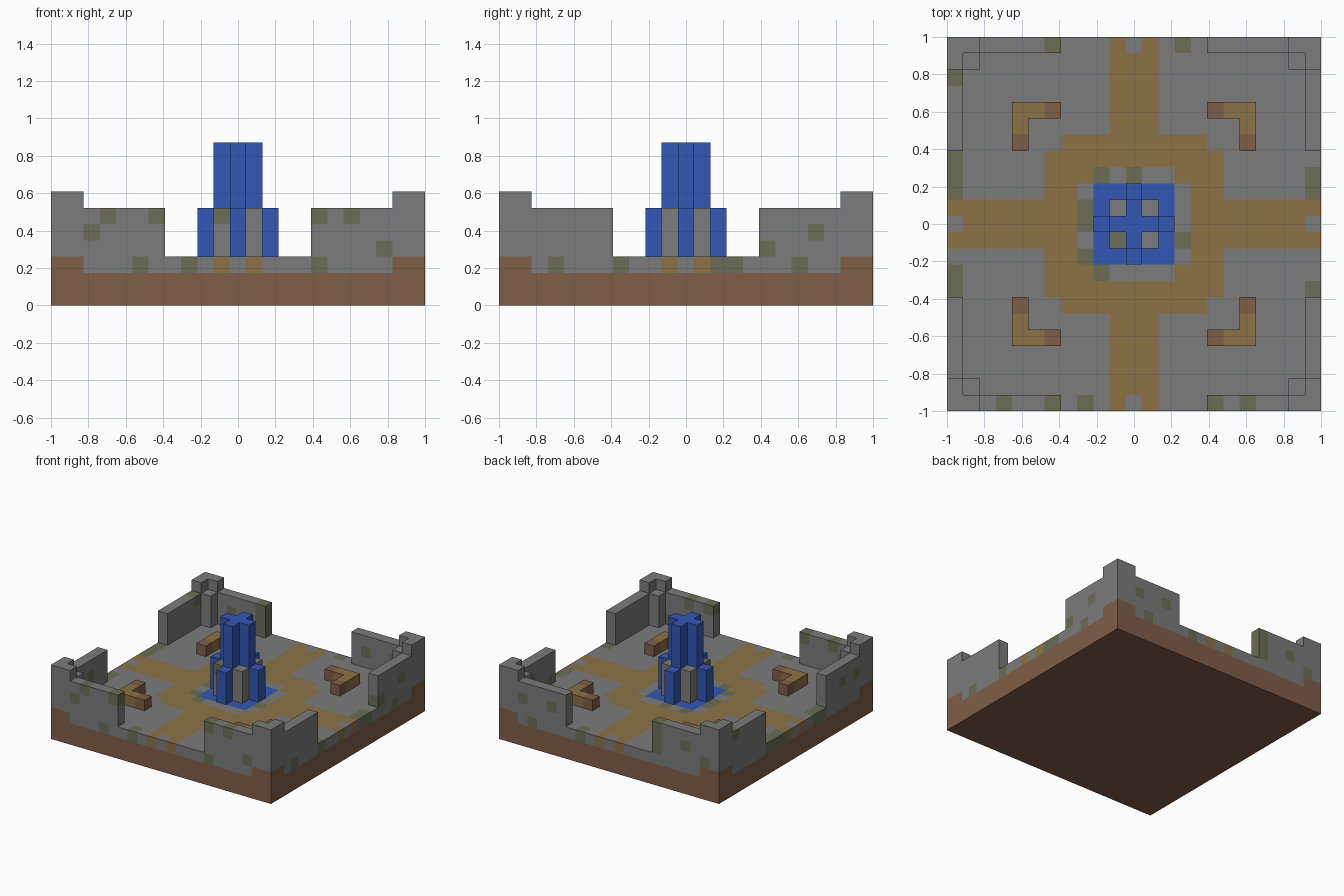
import bpy
import bmesh
from mathutils import Vector

cube = bpy.data.objects.get("Cube")
if cube:
    bpy.data.objects.remove(cube, do_unlink=True)

COUNT = 23                 # blocks along each side
HALF = COUNT // 2
UNIT = 2 / COUNT
SPAN = range(-HALF, HALF + 1)


def make_material(name, colour):
    material = bpy.data.materials.new(name)
    material.use_nodes = True
    material.diffuse_color = (*colour, 1)
    shader = material.node_tree.nodes["Principled BSDF"]
    shader.inputs["Base Color"].default_value = (*colour, 1)
    shader.inputs["Roughness"].default_value = 0.9
    return material


PALETTE = {
    "stone grey": (0.2, 0.2, 0.2),
    "moss green": (0.145, 0.155, 0.093),
    "sandy path": (0.26, 0.168, 0.06),
    "earth brown": (0.215, 0.112, 0.065),
    "crystal blue": (0.034, 0.095, 0.47),
}
STONE, MOSS, SAND, EARTH, BLUE = range(len(PALETTE))
MATERIALS = [make_material(name, colour) for name, colour in PALETTE.items()]

# Moss blocks: (position along the side, layer) for each outer edge
FRONT_MOSS = [(-9, 4), (-8, 5), (-5, 5), (-6, 2), (-3, 2), (5, 2), (5, 5), (7, 5), (9, 3)]
BACK_MOSS = [(-10, 3), (-8, 4), (-5, 3), (-5, 4), (-5, 5), (3, 2), (6, 4), (8, 2), (9, 4)]
RIGHT_MOSS = [(-8, 2), (-4, 2), (2, 2), (3, 2), (5, 3), (7, 2), (8, 4)]
LEFT_MOSS = [(-9, 4), (-7, 4), (-4, 2), (-3, 2), (2, 2), (3, 2), (4, 2), (9, 5)]
mossy = {(a, -HALF, k) for a, k in FRONT_MOSS} | {(a, HALF, k) for a, k in BACK_MOSS}
mossy |= {(HALF, a, k) for a, k in RIGHT_MOSS} | {(-HALF, a, k) for a, k in LEFT_MOSS}
# Moss around the tower and on one of its stone posts
mossy |= {(i, j, 2) for i, j in
          [(-2, 3), (0, 3), (-3, 1), (-3, 0), (-3, -2), (-2, -3), (3, -1)]}
mossy.add((-1, -1, 5))


def ground_colour(i, j, k):
    """Earth below, then paving with a cross path, round plaza and blue pool."""
    near, far = sorted((abs(i), abs(j)))
    if k < 2 or near >= HALF - 1:
        return EARTH if k < 2 or far == HALF else STONE
    if far <= 2:
        return BLUE
    if far == 3 and near <= 2:
        return STONE
    if far <= 5 and near < 5:
        return SAND
    if near <= 1 and not (far == HALF and near == 0):
        return SAND
    return STONE


parts = {"ground": {}, "corner_walls": {}, "tower": {}, "stone_posts": {}, "benches": {}}

# Ground slab
for i in SPAN:
    for j in SPAN:
        for k in range(3):
            parts["ground"][i, j, k] = ground_colour(i, j, k)

# Corner walls, with raised corners and an inner buttress
for i in SPAN:
    for j in SPAN:
        near, far = sorted((abs(i), abs(j)))
        buttress = near == far == HALF - 1
        if (far == HALF and near >= 5) or buttress:
            raised = far == HALF and near >= HALF - 1
            for k in range(3, 7 if raised else 6):
                parts["corner_walls"][i, j, k] = STONE

# Tower: tall plus shape, low arms, stone posts between them
for i in range(-2, 3):
    for j in range(-2, 3):
        reach = abs(i) + abs(j)
        if reach <= 1:
            column, top, colour = "tower", 10, BLUE
        elif i * j == 0:
            column, top, colour = "tower", 6, BLUE
        elif reach == 2:
            column, top, colour = "stone_posts", 6, STONE
        else:
            continue
        for k in range(3, top):
            parts[column][i, j, k] = colour

# Four L-shaped benches with brown ends
for sx in (-1, 1):
    for sy in (-1, 1):
        for a in (5, 6, 7):
            colour = EARTH if a == 5 else SAND
            parts["benches"][sx * a, sy * 7, 3] = colour
            parts["benches"][sx * 7, sy * a, 3] = colour

occupied = set().union(*parts.values())


def build_blocks(name, cells):
    """Skin a set of blocks, keeping only faces open to the air."""
    bm = bmesh.new()
    corners = {}

    def corner(point):
        key = tuple(round(2 * c) for c in point)
        if key not in corners:
            corners[key] = bm.verts.new(Vector(point) * UNIT)
        return corners[key]

    for cell, colour in cells.items():
        centre = Vector(cell) + Vector((0, 0, 0.5))
        for axis in range(3):
            for sign in (-1, 1):
                step = Vector((0, 0, 0))
                step[axis] = sign
                if tuple(int(c) for c in Vector(cell) + step) in occupied:
                    continue
                u, v = Vector((0, 0, 0)), Vector((0, 0, 0))
                u[(axis + 1) % 3] = 0.5
                v[(axis + 2) % 3] = 0.5 * sign
                middle = centre + step / 2
                loop = (middle - u - v, middle + u - v, middle + u + v, middle - u + v)
                face = bm.faces.new([corner(p) for p in loop])
                face.material_index = MOSS if cell in mossy else colour
    mesh = bpy.data.meshes.new(name)
    bm.to_mesh(mesh)
    bm.free()
    for material in MATERIALS:
        mesh.materials.append(material)
    bpy.context.collection.objects.link(bpy.data.objects.new(name, mesh))


for part_name, part_cells in parts.items():
    build_blocks(part_name, part_cells)
